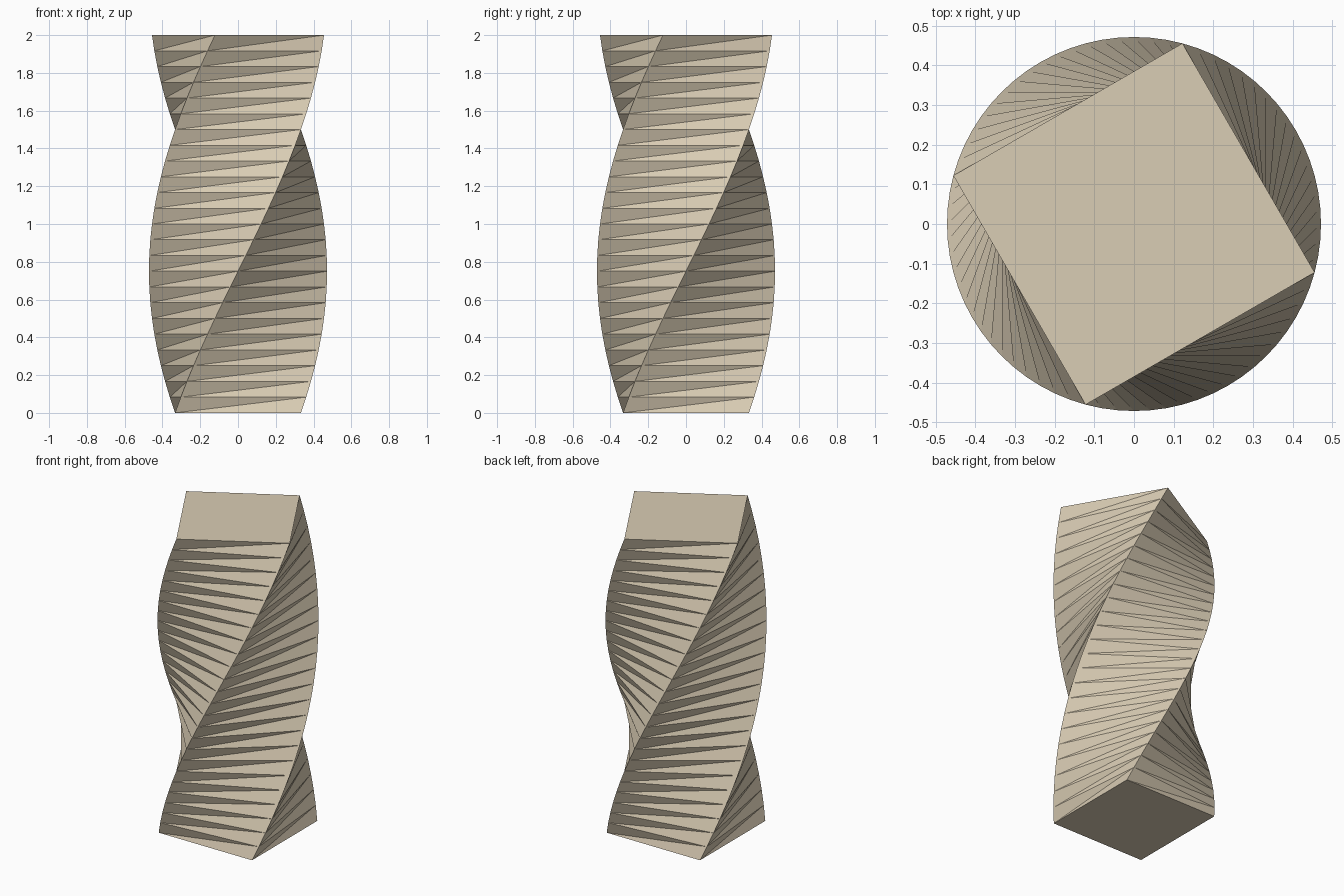
import bpy, bmesh
from math import radians, sin, cos, sqrt

cube = bpy.data.objects.get("Cube")
if cube:
    bpy.data.objects.remove(cube, do_unlink=True)

HEIGHT = 2.0
LAYERS = 24
STEP = radians(5)            # twist added by each layer
RADIUS = sqrt(2) / 3         # centre to corner of the square

# Plain stone colour
stone = bpy.data.materials.new("warm_stone")
stone.use_nodes = True
colour = (0.70, 0.61, 0.46, 1)
stone.diffuse_color = colour
bsdf = next(n for n in stone.node_tree.nodes if n.type == 'BSDF_PRINCIPLED')
bsdf.inputs["Base Color"].default_value = colour


def square_ring(bm, level):
    """One square cross-section, turned in proportion to its level."""
    ring = []
    for corner in range(4):
        a = radians(45 + 90 * corner) + STEP * level
        ring.append(bm.verts.new((RADIUS * cos(a), RADIUS * sin(a),
                                  HEIGHT * level / LAYERS)))
    return ring


# Twisted square tower with flat triangular facets
bm = bmesh.new()
rings = [square_ring(bm, level) for level in range(LAYERS + 1)]
for low, high in zip(rings, rings[1:]):
    for i in range(4):
        j = (i + 1) % 4
        bm.faces.new((low[i], low[j], high[j]))
        bm.faces.new((low[i], high[j], high[i]))

# Floor and roof
bm.faces.new(rings[0][::-1])
bm.faces.new(rings[-1])

mesh = bpy.data.meshes.new("twisted_tower")
bm.to_mesh(mesh)
bm.free()
mesh.materials.append(stone)
tower = bpy.data.objects.new("twisted_tower", mesh)
bpy.context.collection.objects.link(tower)
